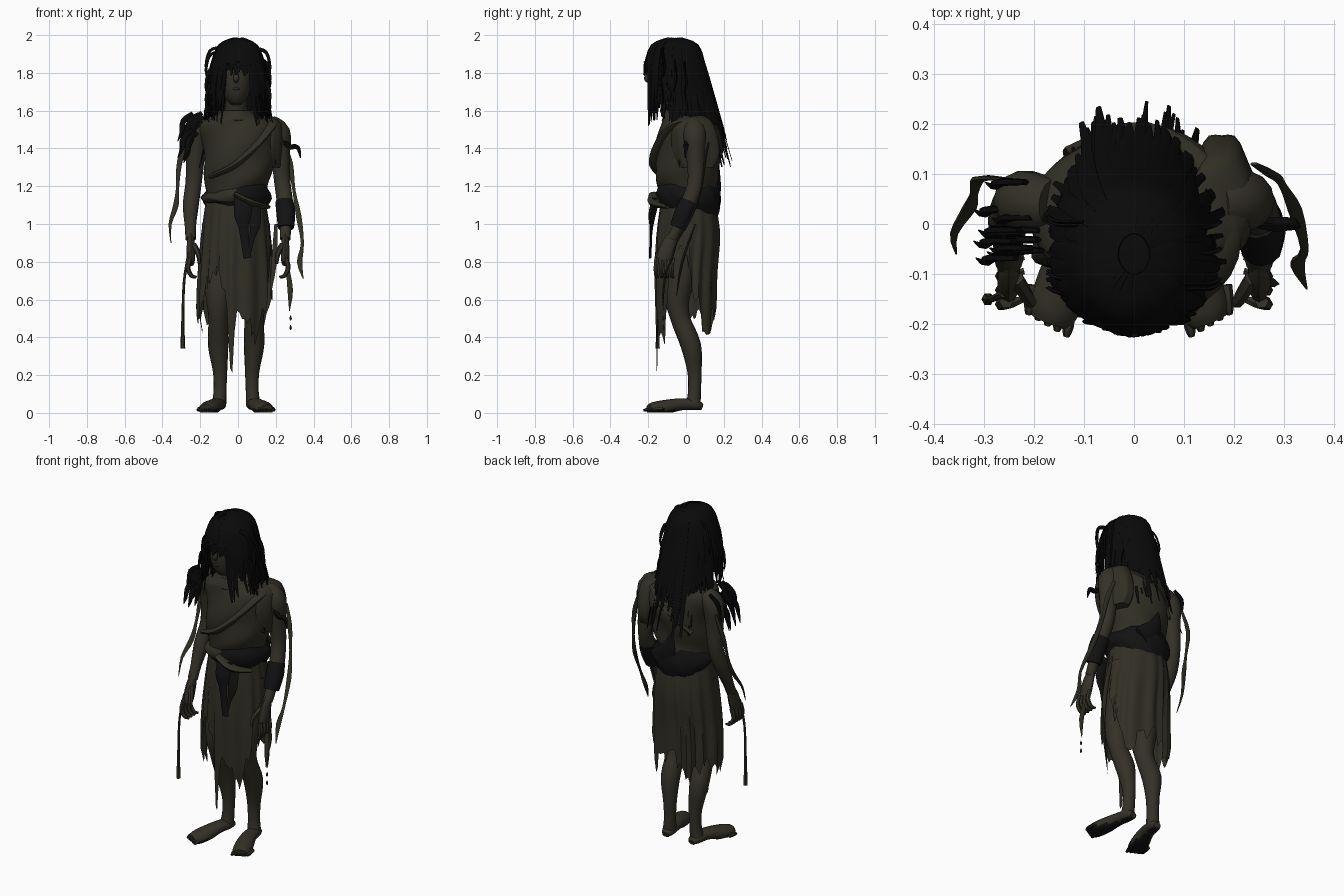
import bpy, bmesh, random
from math import sin, cos, pi, radians
from mathutils import Vector

random.seed(4)
if "Cube" in bpy.data.objects:
    bpy.data.objects.remove(bpy.data.objects["Cube"])


def material(name, rgb):
    m = bpy.data.materials.new(name)
    m.use_nodes = True
    m.diffuse_color = (*rgb, 1)
    bsdf = m.node_tree.nodes["Principled BSDF"]
    bsdf.inputs["Base Color"].default_value = (*rgb, 1)
    bsdf.inputs["Roughness"].default_value = 0.9
    return m


CLOTH = material("olive cloth", (0.030, 0.028, 0.018))
SKIN = material("dull skin", (0.033, 0.030, 0.020))
HAIR = material("black hair", (0.003, 0.003, 0.003))
LEATHER = material("dark leather", (0.006, 0.006, 0.006))


def finish(name, bm, *mats, angle=50):
    bmesh.ops.recalc_face_normals(bm, faces=bm.faces)
    mesh = bpy.data.meshes.new(name)
    bm.to_mesh(mesh)
    bm.free()
    for m in mats:
        mesh.materials.append(m)
    ob = bpy.data.objects.new(name, mesh)
    bpy.context.collection.objects.link(ob)
    bpy.ops.object.select_all(action="DESELECT")
    ob.select_set(True)
    bpy.context.view_layer.objects.active = ob
    bpy.ops.object.shade_smooth_by_angle(angle=radians(angle))
    return ob


def blend(rows, t):
    """Smooth interpolation through rows of numbers, t from 0 to 1."""
    s = t * (len(rows) - 1)
    i = min(int(s), len(rows) - 2)
    f = s - i
    p = [rows[max(0, min(len(rows) - 1, i + k))] for k in (-1, 0, 1, 2)]
    return [b + f / 2 * (c - a + f * (2 * a - 5 * b + 4 * c - d + f * (3 * (b - c) + d - a)))
            for a, b, c, d in zip(*p)]


def sheet(bm, func, nu, nv, closed=True, caps=False):
    grid = [[bm.verts.new(func(u / nu, v / nv)) for u in range(nu if closed else nu + 1)]
            for v in range(nv + 1)]
    for a, b in zip(grid, grid[1:]):
        for i in range(nu):
            j = (i + 1) % len(a)
            bm.faces.new((a[i], a[j], b[j], b[i]))
    if caps:
        bm.faces.new(grid[0])
        bm.faces.new(grid[-1])


def tube(bm, pts, sides=10, flat=1.0, steps=4, ref=(0, 1, 0)):
    """Tapered tube through (x, y, z, radius) points; flat squashes it along ref."""
    def point(u, v):
        c = blend(pts, v)
        a, b = blend(pts, max(0, v - .02)), blend(pts, min(1, v + .02))
        t = (Vector(b[:3]) - Vector(a[:3])).normalized()
        side = t.cross(Vector(ref)).normalized()
        up = side.cross(t)
        r = max(c[3], .001)
        return Vector(c[:3]) + (side * cos(2 * pi * u) + up * sin(2 * pi * u) * flat) * r
    sheet(bm, point, sides, steps * (len(pts) - 1), caps=True)


def mirror(pts):
    return [(-p[0], *p[1:]) for p in pts]


def loft(rows, fold):
    """Stacked ellipses (z, cx, cy, rx, ry) with cloth folds."""
    def point(u, v):
        z, cx, cy, rx, ry = blend(rows, v)
        a = 2 * pi * u
        k = 1 + fold(a, v)
        return Vector((cx + rx * k * cos(a), cy + ry * k * sin(a), z))
    return point


# Draped tunic with diagonal folds
bm = bmesh.new()
rows = [(1.60, -.01, -.03, .07, .075), (1.57, -.01, 0, .13, .12), (1.53, 0, .015, .195, .15),
        (1.44, .01, .02, .205, .175), (1.34, .005, .01, .185, .175), (1.25, 0, .005, .175, .165),
        (1.18, -.01, .01, .165, .15), (1.13, -.01, .01, .15, .13)]
sheet(bm, loft(rows, lambda a, v: .035 * sin(4 * cos(a) + 17 * v) * min(1, 4 * v)), 48, 36, caps=True)
finish("tunic", bm, CLOTH)

# Rolled neckline and shoulder drape covering the left upper arm
bm = bmesh.new()
ring = [(.095 * cos(a) - .01, .09 * sin(a) - .025, 1.575 + .025 * sin(a), .014)
        for a in [i * pi / 6 for i in range(13)]]
tube(bm, ring, 6, steps=2, ref=(0, 0, 1))
tube(bm, [(-.15, -.12, 1.25, .02), (-.02, -.165, 1.31, .03), (.1, -.145, 1.42, .03),
          (.18, -.06, 1.53, .03), (.16, .08, 1.54, .03), (.02, .17, 1.46, .035),
          (-.13, .13, 1.32, .025)], 8, .6, ref=(0, 0, 1))
finish("shoulder_roll", bm, CLOTH)
bm = bmesh.new()
sheet(bm, loft([(1.575, .13, .03, .03, .06), (1.54, .17, .04, .06, .10), (1.45, .175, .05, .068, .125),
                (1.36, .175, .06, .06, .12), (1.30, .18, .06, .05, .09)],
               lambda a, v: .06 * v * sin(7 * a)), 32, 14, caps=True)
finish("left_sleeve", bm, CLOTH)

# Ragged skirt: hem height set by direction in degrees, 270 faces the front
HEM = [(0, .86), (18, .62), (40, .42), (65, .5), (90, .56), (120, .44), (150, .5), (180, .5),
       (200, .44), (215, .66), (240, .76), (254, .62), (262, .16), (269, .5), (280, .52),
       (292, .5), (308, .3), (318, .55), (340, .84), (360, .86)]
ragged = [random.uniform(-.05, .06) for _ in range(91)]


def hem(u):
    d = 360 * u
    for (a, p), (b, q) in zip(HEM, HEM[1:]):
        if a <= d <= b:
            return p + (q - p) * (d - a) / (b - a) + ragged[round(u * 90)]


def skirt_point(u, v):
    a = 2 * pi * u
    z = 1.17 + (hem(u) - 1.17) * v
    t = min(1, (1.17 - z) / .87)
    rx, ry, cy = blend([(.155, .14, .01), (.18, .165, .012), (.195, .16, 0), (.2, .155, 0), (.165, .15, 0)], t)
    k = 1 + .05 * min(1, t * 2) * sin(15 * a + 2 * sin(3 * a))
    return Vector((-.012 + rx * k * cos(a), cy + ry * k * sin(a), z))


bm = bmesh.new()
sheet(bm, skirt_point, 90, 12)
finish("ragged_skirt", bm, CLOTH)

# Wide dark sash, low behind and high at the front left
def sash_point(u, v):
    a = 2 * pi * u
    back = max(0, sin(a))
    left = max(0, cos(a - radians(305))) ** 2
    low = 1.11 - .085 * back - .03 * left
    high = 1.165 + .05 * back + .07 * left
    k = 1 + .17 * sin(pi * v) + .02 * sin(9 * a + 8 * v)
    return Vector((-.008 + .16 * k * cos(a), .012 + .148 * k * sin(a), low + (high - low) * v))


bm = bmesh.new()
sheet(bm, sash_point, 56, 8)
for f in bm.faces:
    c = f.calc_center_median()
    f.material_index = int(c.x < -.01 and c.y < -.02 and c.z > 1.12)
finish("waist_sash", bm, LEATHER, CLOTH)
bm = bmesh.new()
tube(bm, [(.16, -.10, 1.09, .02), (.08, -.165, 1.11, .035), (-.02, -.17, 1.16, .025)], 8, .5, ref=(0, 0, 1))
finish("sash_fold", bm, CLOTH)
bm = bmesh.new()
tube(bm, [(.03, -.165, 1.14, .05), (.025, -.185, 1.05, .045), (.03, -.185, .97, .025), (.05, -.19, .82, .022)], 8, .3)
tube(bm, [(.08, -.16, 1.1, .04), (.09, -.18, 1.0, .03), (.075, -.185, .93, .015), (.06, -.19, .85, .01)], 8, .3)
tube(bm, [(.08, .16, 1.12, .06), (.0, .17, 1.2, .05), (-.03, .175, 1.31, .005)], 8, .3)
finish("sash_tails", bm, LEATHER)

# Legs and feet
LEG = [(.075, .02, 1.0, .095), (.08, -.01, .8, .09), (.085, -.045, .62, .067), (.085, -.03, .5, .052),
       (.085, .025, .36, .054), (.075, .045, .22, .038), (.075, .045, .12, .034), (.08, .04, .05, .038)]
FOOT = [(.075, .085, .03, .022), (.08, .05, .042, .038), (.095, -.03, .045, .043),
        (.12, -.11, .03, .052), (.14, -.17, .02, .05), (.15, -.195, .016, .038)]
for name, flip in (("left", lambda p: p), ("right", lambda p: [(x - .02, *q) for x, *q in mirror(p)])):
    bm = bmesh.new()
    tube(bm, flip(LEG), 16)
    finish(name + "_leg", bm, SKIN)
    bm = bmesh.new()
    tube(bm, flip(FOOT), 14, .75, ref=(0, 0, 1))
    for i in range(5):
        x, y = .112 + .019 * i, -.225 + .011 * i
        tube(bm, flip([(x - .004, y + .06, .02, .012), (x, y + .02, .017, .012), (x + .003, y, .012, .006)]), 6, steps=2, ref=(0, 0, 1))
    for v in bm.verts:
        v.co.z = max(v.co.z, 0.002)
    for f in bm.faces:
        f.material_index = int(f.calc_center_median().z < .018)
    finish(name + "_foot", bm, SKIN, LEATHER)

# Arms and hands with curled fingers
ARM = [(.16, .04, 1.53, .05), (.215, .045, 1.48, .062), (.225, .05, 1.36, .05), (.235, .05, 1.22, .043),
       (.25, .01, 1.1, .042), (.252, -.04, .99, .03), (.25, -.075, .92, .028)]
PALM = [(.25, -.065, .94, .028), (.25, -.09, .89, .04), (.25, -.115, .82, .042), (.248, -.13, .79, .03)]
for name, flip in (("left", lambda p: p), ("right", mirror)):
    bm = bmesh.new()
    tube(bm, flip(ARM), 14)
    tube(bm, flip(PALM), 10, .55, ref=(1, 0, 0))
    for i in range(4):
        y = -.155 + .028 * i
        tube(bm, flip([(.255, y, .82, .014), (.265, y - .005, .765, .013),
                       (.245, y - .002, .725, .011), (.22, y + .005, .72, .007)]), 6, steps=3)
    tube(bm, flip([(.235, -.11, .89, .016), (.21, -.15, .84, .014), (.205, -.16, .79, .008)]), 6, steps=3)
    finish(name + "_arm", bm, SKIN)
bm = bmesh.new()
tube(bm, [(.245, .015, 1.12, .048), (.253, -.01, 1.06, .05), (.254, -.045, .98, .043)], 12)
finish("left_wrist_band", bm, LEATHER)

# Neck, head and nose
bm = bmesh.new()
tube(bm, [(-.01, .01, 1.54, .075), (-.01, -.03, 1.63, .058), (-.01, -.05, 1.72, .06)], 14)
tube(bm, [(-.01, -.12, 1.635, .03), (-.01, -.115, 1.67, .06), (-.01, -.105, 1.74, .083),
          (-.01, -.09, 1.83, .095), (-.01, -.08, 1.92, .08), (-.01, -.08, 1.96, .03)], 16, 1.1)
tube(bm, [(-.01, -.185, 1.84, .008), (-.01, -.203, 1.79, .013), (-.01, -.205, 1.765, .015), (-.01, -.18, 1.75, .006)], 8)
tube(bm, [(-.04, -.165, 1.71, .004), (-.01, -.188, 1.715, .01), (.02, -.165, 1.71, .004)], 6, ref=(0, 0, 1))
finish("head", bm, SKIN)

# Hair: scalp cap, then flat tapered locks falling to a length set by direction
bm = bmesh.new()
rows = [(1.985, 0, -.06, .02, .03), (1.965, 0, -.06, .075, .1), (1.91, 0, -.06, .11, .142),
        (1.84, 0, -.055, .12, .15)]
sheet(bm, loft(rows, lambda a, v: .03 * sin(13 * a)), 40, 10, caps=True)
sheet(bm, lambda u, v: Vector(((.118 + .03 * v) * cos(u * pi * 1.3 - .47),
      -.04 + .05 * v + (.14 + .01 * v) * sin(u * pi * 1.3 - .47), 1.86 - .38 * v)), 24, 8, closed=False)


def lock(deg, drop, width):
    a = radians(deg)
    c, s = cos(a), sin(a)
    back, swing = max(0, s), random.uniform(.95, 1.15)
    spread = (1.86 - drop)
    pts = [(.03 * c, -.06 + .04 * s, 1.982, width * .6),
           (.09 * c * swing, -.06 + .12 * s, 1.945, width),
           (.125 * c * swing, -.06 + .155 * s, 1.85, width)]
    for k in (.35, .7, 1):
        r = .125 + .11 * spread * k + random.uniform(-.01, .015)
        pts.append((r * c * swing, -.06 + (.155 + .01 * k) * s + .27 * back * spread * k,
                    1.85 + (drop - 1.85) * k, width * (1.25 - k)))
    tube(bm, pts, 5, .35, 3, ref=(c, s, .15))


for i in range(110):
    deg = i * 360 / 110 + random.uniform(-2, 2)
    front = abs(deg - 270)
    if front < 32:
        drop = random.uniform(1.76, 1.86)
    elif front < 100:
        drop = random.uniform(1.52, 1.66)
    else:
        drop = random.uniform(1.3, 1.55)
    lock(deg, drop, random.uniform(.013, .024))
# Stray wisps
for i in range(14):
    sx = random.choice((-1, 1))
    z, y = random.uniform(1.65, 1.9), random.uniform(-.14, .05)
    tube(bm, [(sx * .1, y, z + .05, .008), (sx * .15, y, z + .03, .008),
              (sx * .17, y + .01, z - .05, .007), (sx * .155, y, z - .11, .002)], 4, .5, 3)
finish("long_hair", bm, HAIR, angle=60)

# Dark tufts on the right shoulder and a spike on the left
bm = bmesh.new()
for i in range(16):
    y, z = random.uniform(-.08, .09), random.uniform(1.46, 1.6)
    x = random.uniform(-.27, -.21)
    tube(bm, [(x + .03, y, z, .012), (x - .02, y, z - .04, .017),
              (x - .03, y - .01, z - .1, .012), (x - .05, y, z - .15, .002)], 5, .5, 3)
tube(bm, [(.22, .01, 1.46, .012), (.27, 0, 1.41, .015), (.315, 0, 1.405, .013), (.33, -.005, 1.35, .003)], 5)
finish("shoulder_tufts", bm, HAIR)

# Tattered strips hanging off the arms, and cords
bm = bmesh.new()
for path in ([(.24, .12, 1.43), (.275, .1, 1.32), (.295, .08, 1.18), (.32, .03, 1.04), (.34, -.05, .9), (.325, -.08, .8), (.345, -.13, .71)],
             [(-.26, .09, 1.45), (-.31, .09, 1.33), (-.32, .06, 1.2), (-.33, .03, 1.1), (-.36, -.02, 1.0), (-.355, -.06, .9)],
             [(.2, .05, 1.0), (.19, -.02, .8), (.17, -.05, .62)],
             [(.26, -.1, .78), (.275, -.12, .65), (.272, -.12, .54)]):
    pts = [(*p, .009 + .007 * (i % 2)) for i, p in enumerate(path)]
    pts[-1] = (*path[-1], .002)
    tube(bm, pts, 5, .4, 3)
tube(bm, [(-.26, -.14, .85, .008), (-.285, -.15, .7, .007), (-.292, -.15, .5, .008), (-.292, -.15, .34, .013)], 6)
for z in (.5, .45):
    tube(bm, [(.278, -.12, z + .015, .002), (.278, -.12, z, .007), (.278, -.12, z - .01, .002)], 5)
finish("tattered_strips", bm, CLOTH)
